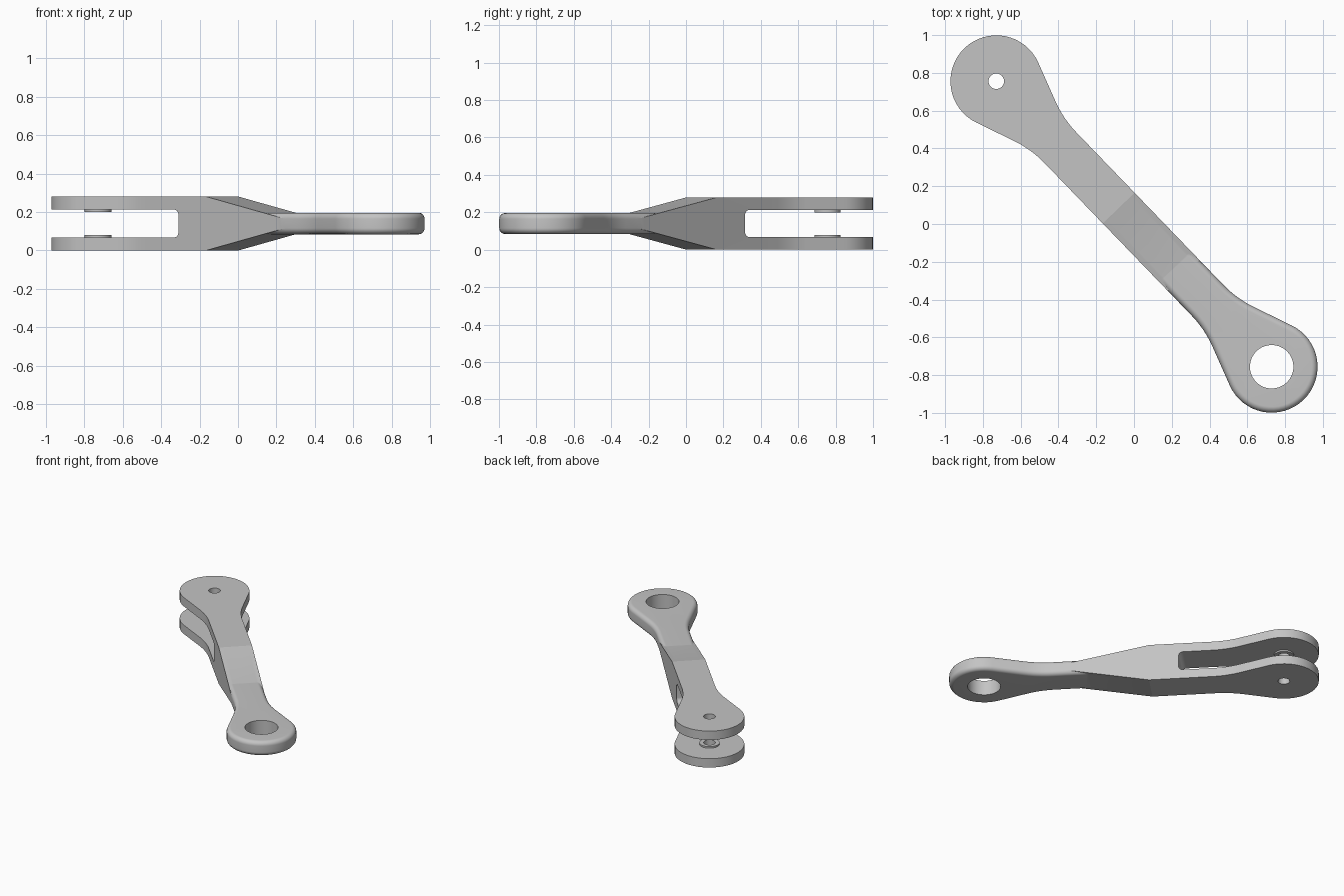
import bpy, bmesh, math
from mathutils import Matrix

if "Cube" in bpy.data.objects:
    bpy.data.objects.remove(bpy.data.objects["Cube"])

HUB, R, W = 1.05, 0.243, 0.117        # hub distance, end radius, bar half width
FORK_H, EYE_H, F = 0.14, 0.056, 0.032  # half heights and eye edge rounding
MID = 0.14
TAPER, SLOPE = -0.117, 0.196           # start and slope of the taper
FLARE = math.radians(20)
TURN = Matrix.Translation((0, 0, MID)) @ Matrix.Rotation(math.radians(-46.04), 4, 'Z')

steel = bpy.data.materials.new("grey_steel")
steel.diffuse_color = (0.55, 0.55, 0.55, 1)
steel.use_nodes = True
steel.node_tree.nodes["Principled BSDF"].inputs["Base Color"].default_value = steel.diffuse_color


def finish(bm, name):
    bmesh.ops.recalc_face_normals(bm, faces=bm.faces)
    bm.transform(TURN)
    mesh = bpy.data.meshes.new(name)
    bm.to_mesh(mesh)
    bm.free()
    mesh.materials.append(steel)
    ob = bpy.data.objects.new(name, mesh)
    bpy.context.collection.objects.link(ob)
    return ob


def activate(ob):
    bpy.ops.object.select_all(action='DESELECT')
    ob.select_set(True)
    bpy.context.view_layer.objects.active = ob


def cut(ob, cutter):
    cutter.hide_render = True
    activate(ob)
    mod = ob.modifiers.new("cut", 'BOOLEAN')
    mod.operation, mod.solver, mod.object = 'DIFFERENCE', 'EXACT', cutter
    bpy.ops.object.modifier_apply(modifier=mod.name)
    bpy.data.objects.remove(cutter)


def smooth(ob):
    activate(ob)
    bpy.ops.object.shade_smooth_by_angle(angle=math.radians(10.5))


def pin_cutter(u, radius):
    bm = bmesh.new()
    bmesh.ops.create_cone(bm, cap_ends=True, segments=64, radius1=radius, radius2=radius,
                          depth=1, matrix=Matrix.Translation((u, 0, 0)))
    return finish(bm, "hole_cutter")


# Rounded edge of the eye end as (inset, half height) rows
rows = [(F * (1 - math.cos(a)), EYE_H - F + F * math.sin(a))
        for a in (math.radians(9 * k) for k in range(11))]


def body_height(u):
    return FORK_H - SLOPE * max(0, u - TAPER)


# Outline of one end: hub arc, tangent flare, then a fillet into the bar
end = []
for k in range(17):
    a = math.radians(180) + (math.radians(90) - FLARE - math.radians(180)) * k / 16
    n = (math.cos(a), math.sin(a))
    end.append((-HUB + R * n[0], R * n[1], *n))
corner = (R - W * math.cos(FLARE)) / math.sin(FLARE)
fillet_end = corner + 0.1
fillet_r = 0.1 / math.tan(FLARE / 2)
for k in range(7):
    a = FLARE * (1 - k / 6)
    end.append((-HUB + fillet_end - fillet_r * math.sin(a),
                W + fillet_r * (1 - math.cos(a)), math.sin(a), math.cos(a)))

# Full outline: fork end, taper stations, eye end, then the mirrored side
stations = [TAPER] + [TAPER + (FORK_H - z) / SLOPE for d, z in reversed(rows)]
stations = [u for i, u in enumerate(stations) if i == 0 or u - stations[i - 1] > 1e-4]
upper = end + [(u, W, 0, 1) for u in stations] + [(-u, v, -nu, nv) for u, v, nu, nv in reversed(end)]
upper[0] = (-HUB - R, 0, -1, 0)
upper[-1] = (HUB + R, 0, 1, 0)
outline = upper + [(u, -v, nu, -nv) for u, v, nu, nv in reversed(upper[1:-1])]
N = len(outline)

# Link body: columns of rows around the outline, closed by flat and sloped faces
bm = bmesh.new()
profile = [(d, z, -1) for d, z in reversed(rows)] + [(d, z, 1) for d, z in rows]
cols = [[bm.verts.new((u - nu * d, v - nv * d, s * max(z, body_height(u))))
         for d, z, s in profile] for u, v, nu, nv in outline]
for i in range(N):
    a, b = cols[i], cols[(i + 1) % N]
    for k in range(len(profile) - 1):
        bm.faces.new((a[k], b[k], b[k + 1], a[k + 1]))
i0 = len(end)
i1 = i0 + 1
for k in (0, -1):
    bm.faces.new([cols[i % N][k] for i in range(-i0, i0 + 1)])
    bm.faces.new([cols[i][k] for i in (i0, i1, N - i1, N - i0)])
    bm.faces.new([cols[i][k] for i in range(i1, N - i1 + 1)])
body = finish(bm, "link_body")

# Fork slot with a rounded inner end
SLOT_H, SLOT_U, SLOT_R = 0.072, -0.325, 0.03
bm = bmesh.new()
pts = [(-1.5, -SLOT_H)]
for s, start in ((-1, -90), (1, 0)):
    for k in range(11):
        a = math.radians(start + 9 * k)
        pts.append((SLOT_U - SLOT_R + SLOT_R * math.cos(a),
                    s * (SLOT_H - SLOT_R) + SLOT_R * math.sin(a)))
pts.append((-1.5, SLOT_H))
face = bm.faces.new([bm.verts.new((u, -0.5, z)) for u, z in pts])
ext = bmesh.ops.extrude_face_region(bm, geom=[face])
bmesh.ops.translate(bm, vec=(0, 1, 0),
                    verts=[g for g in ext['geom'] if isinstance(g, bmesh.types.BMVert)])
cut(body, finish(bm, "slot_cutter"))

# Pin hole and eye hole
cut(body, pin_cutter(-HUB, 0.041))
cut(body, pin_cutter(HUB, 0.115))
smooth(body)

# Thin ring bosses on the inner fork faces
for name, s in (("upper_boss", 1), ("lower_boss", -1)):
    bm = bmesh.new()
    section = [(0.041, 0.072), (0.041, 0.06), (0.07, 0.06), (0.07, 0.072)]
    rings = []
    for k in range(64):
        a = 2 * math.pi * k / 64
        rings.append([bm.verts.new((-HUB + r * math.cos(a), r * math.sin(a), s * z))
                      for r, z in section])
    for k in range(64):
        a, b = rings[k], rings[(k + 1) % 64]
        for j in range(4):
            bm.faces.new((a[j], b[j], b[(j + 1) % 4], a[(j + 1) % 4]))
    smooth(finish(bm, name))
